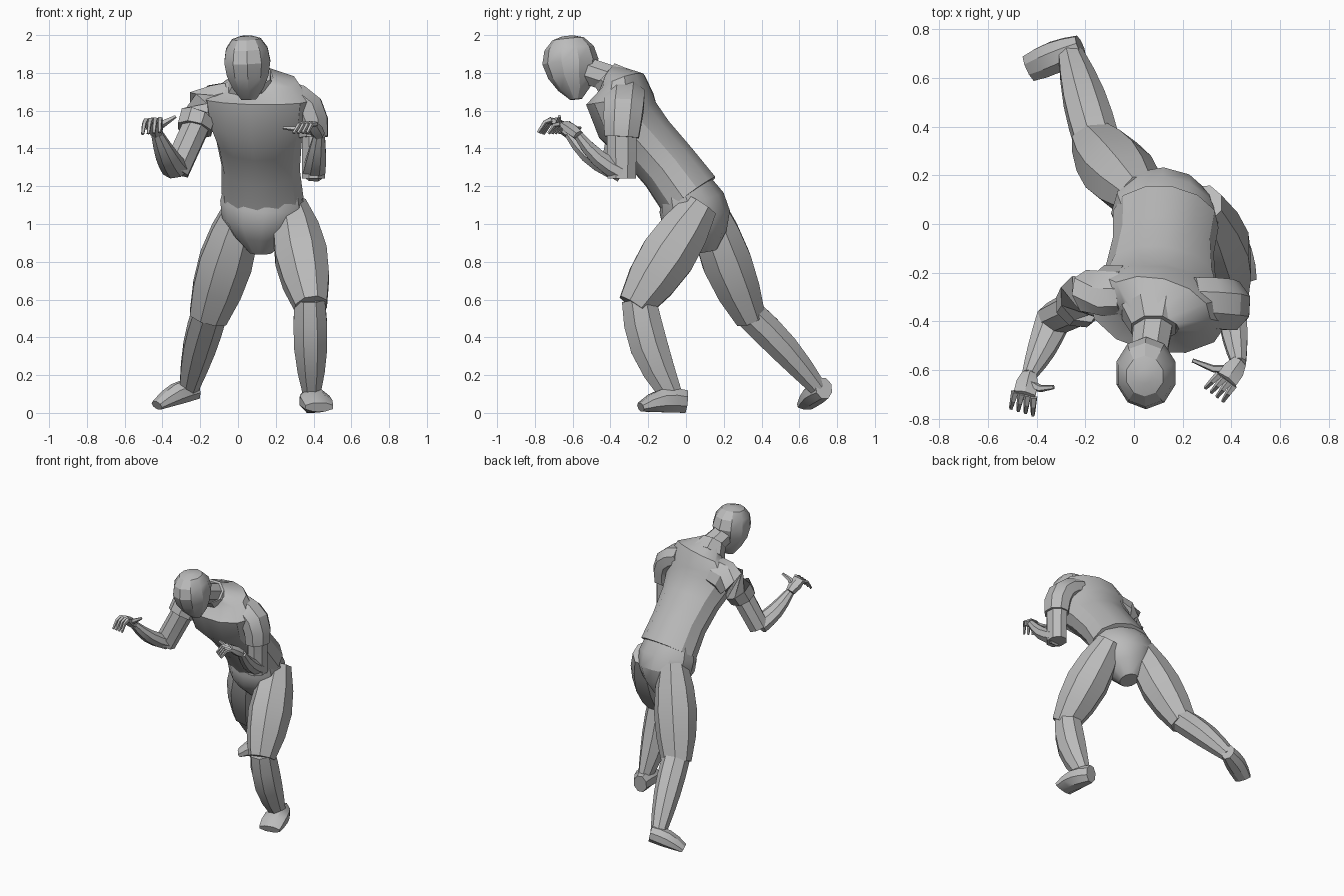
import bpy, bmesh, math
from mathutils import Vector

if "Cube" in bpy.data.objects:
    bpy.data.objects.remove(bpy.data.objects["Cube"])

grey = bpy.data.materials.new("plain grey")
grey.use_nodes = True
colour = [0.5, 0.5, 0.5, 1]
grey.diffuse_color = colour
shader = grey.node_tree.nodes["Principled BSDF"]
shader.inputs["Base Color"].default_value = colour

SIDEWAYS = Vector((1, 0, 0))
UPWARDS = Vector((0, 0, 1))
STRAIGHT = Vector()


def mix(pair, t):
    return pair[0] + (pair[1] - pair[0]) * t


def loft(name, rings, side, sides, turn=0.5):
    """Skin over rings (centre, half width, half depth) square to their path."""
    bm = bmesh.new()
    centres = [ring[0] for ring in rings]
    last = len(rings) - 1
    grow = 1 / math.cos(math.pi / sides) if turn else 1
    loops = []
    for i, (centre, width, depth) in enumerate(rings):
        along = (centres[min(i + 1, last)] - centres[max(i - 1, 0)]).normalized()
        across = (side - along * side.dot(along)).normalized()
        outward = along.cross(across)
        loop = []
        for k in range(sides):
            angle = math.tau * (k + turn) / sides
            offset = across * width * math.cos(angle) + outward * depth * math.sin(angle)
            loop.append(bm.verts.new(centre + offset * grow))
        loops.append(loop)
    for lower, upper in zip(loops, loops[1:]):
        for k in range(sides):
            m = (k + 1) % sides
            bm.faces.new((lower[k], lower[m], upper[m], upper[k]))
    bm.faces.new(loops[0])
    bm.faces.new(loops[-1])
    bmesh.ops.recalc_face_normals(bm, faces=bm.faces)
    mesh = bpy.data.meshes.new(name)
    bm.to_mesh(mesh)
    bm.free()
    mesh.materials.append(grey)
    part = bpy.data.objects.new(name, mesh)
    bpy.context.collection.objects.link(part)
    bpy.ops.object.select_all(action='DESELECT')
    part.select_set(True)
    bpy.context.view_layer.objects.active = part
    bpy.ops.object.shade_smooth_by_angle(angle=math.radians(28))


def limb(name, start, end, width, depth, swell=0, bow=STRAIGHT, side=SIDEWAYS,
         sides=8, steps=4):
    """Tapered limb whose thickness swells and whose path bows at the middle."""
    rings = []
    for i in range(steps + 1):
        t = i / steps
        arch = math.sin(math.pi * t)
        rings.append((mix((start, end), t) + bow * arch,
                      mix(width, t) + swell * arch, mix(depth, t) + swell * arch))
    loft(name, rings, side, sides)


def hand(label, wrist, knuckle, tip, across, thumb):
    """Flat palm, four curled fingers and a bent thumb."""
    limb(label + "_palm", wrist, knuckle, (.03, .045), (.025, .017), .007,
         side=across, sides=6, steps=2)
    for i in range(4):
        spread = across * (i - 1.5) * .025
        limb(f"{label}_finger_{i + 1}", knuckle + spread, tip + spread * 1.2,
             (.014, .007), (.013, .007), bow=UPWARDS * .02, side=across, sides=5, steps=2)
    limb(label + "_thumb", mix((wrist, knuckle), .4), thumb, (.022, .007),
         (.018, .007), bow=Vector((0, -.015, 0)), side=UPWARDS, sides=5, steps=2)


# Joints of the lunging pose
left_hip, right_hip = Vector((.28, .08, 1.1)), Vector((.03, .11, 1.1))
left_knee, right_knee = Vector((.38, -.25, .6)), Vector((-.15, .33, .53))
left_ankle, right_ankle = Vector((.39, -.08, .1)), Vector((-.26, .7, .13))
left_heel, right_heel = Vector((.38, 0, .06)), Vector((-.22, .73, .13))
left_toe, right_toe = Vector((.43, -.24, .03)), Vector((-.43, .64, .04))
left_shoulder, right_shoulder = Vector((.24, -.32, 1.69)), Vector((-.05, -.27, 1.67))
left_cuff, right_cuff = Vector((.4, -.34, 1.46)), Vector((-.23, -.34, 1.5))
left_elbow, right_elbow = Vector((.4, -.34, 1.24)), Vector((-.33, -.39, 1.28))
left_wrist, right_wrist = Vector((.43, -.57, 1.47)), Vector((-.43, -.62, 1.48))
nape, skull = Vector((.08, -.4, 1.77)), Vector((.05, -.61, 1.84))
crotch, waist = Vector((.12, .09, .85)), Vector((.13, 0, 1.2))

# Head bowed forward: chin, jaw, cheeks, temples, brow, crown
tilt = Vector((-.04, -.1, 1))
head = [(skull + tilt * rise + Vector((0, back, 0)), width, depth)
        for rise, back, width, depth in (
            (-.18, .01, .04, .03), (-.12, .01, .08, .085), (-.05, 0, .11, .12),
            (.02, 0, .122, .142), (.09, 0, .11, .125), (.14, 0, .075, .08),
            (.155, 0, .03, .03))]
loft("head", head, SIDEWAYS, 10)
limb("neck", nape, skull, (.08, .07), (.07, .07))
limb("collar", nape + Vector((0, .04, -.04)), nape + Vector((0, -.03, .02)),
     (.13, .09), (.11, .08), steps=1)

# Shirt leaning forward: hem, waist, ribs, chest, shoulders, upper back, neckline
shirt = [(Vector((.13, .02, 1.15)), .22, .17),
         (Vector((.12, -.09, 1.3)), .21, .16),
         (Vector((.11, -.21, 1.44)), .23, .16),
         (Vector((.1, -.31, 1.55)), .27, .18),
         (Vector((.1, -.35, 1.66)), .29, .18),
         (Vector((.1, -.34, 1.74)), .22, .13),
         (nape, .11, .08)]
loft("shirt", shirt, Vector((1, -.2, 0)), 12, 0)
limb("shorts_hips", crotch, waist, (.06, .2), (.07, .13), .075, Vector((0, .01, 0)),
     Vector((1, -.3, 0)), 12)

# Front leg
limb("left_shorts_leg", left_hip, mix((left_hip, left_knee), 1.07), (.08, .085),
     (.09, .09), .055)
limb("left_shin", left_knee, left_ankle, (.08, .045), (.09, .06), .025,
     Vector((0, -.03, 0)))
limb("left_foot", left_heel, left_toe, (.045, .075), (.06, .025), .02, UPWARDS * .02,
     Vector((1, .2, 0)))

# Back leg
limb("right_shorts_leg", right_hip, mix((right_hip, right_knee), 1.05), (.09, .1),
     (.09, .08), .045, Vector((0, -.01, 0)))
limb("right_shin", right_knee, right_ankle, (.09, .05), (.08, .045), .015,
     UPWARDS * .015)
limb("right_foot", right_heel, right_toe, (.045, .055), (.055, .025), .015, UPWARDS * .015,
     Vector((.5, -.9, 0)))

# Arms with short sleeves
limb("left_sleeve", left_shoulder, left_cuff, (.07, .075), (.1, .09), .01,
     Vector((.05, 0, .04)), Vector((1, 0, 1)))
limb("left_upper_arm", left_cuff + UPWARDS * .05, left_elbow, (.06, .06), (.08, .075))
limb("left_forearm", left_elbow + UPWARDS * .03, left_wrist, (.06, .03), (.05, .025), .006,
     Vector((0, -.01, -.02)))
hand("left", left_wrist, Vector((.38, -.64, 1.53)), Vector((.33, -.7, 1.48)),
     Vector((.8, -.6, 0)), Vector((.24, -.56, 1.51)))

limb("right_sleeve", right_shoulder, right_cuff, (.07, .09), (.1, .09), .01,
     Vector((-.04, .02, .03)), Vector((1, .5, 1)))
limb("right_upper_arm", mix((right_cuff, right_elbow), -.2), right_elbow,
     (.07, .07), (.075, .065))
limb("right_forearm", right_elbow + UPWARDS * .01, right_wrist, (.07, .03), (.05, .025), .006,
     Vector((0, -.01, -.02)))
hand("right", right_wrist, Vector((-.45, -.7, 1.55)), Vector((-.46, -.77, 1.48)),
     Vector((1, -.3, .1)), Vector((-.33, -.67, 1.57)))
